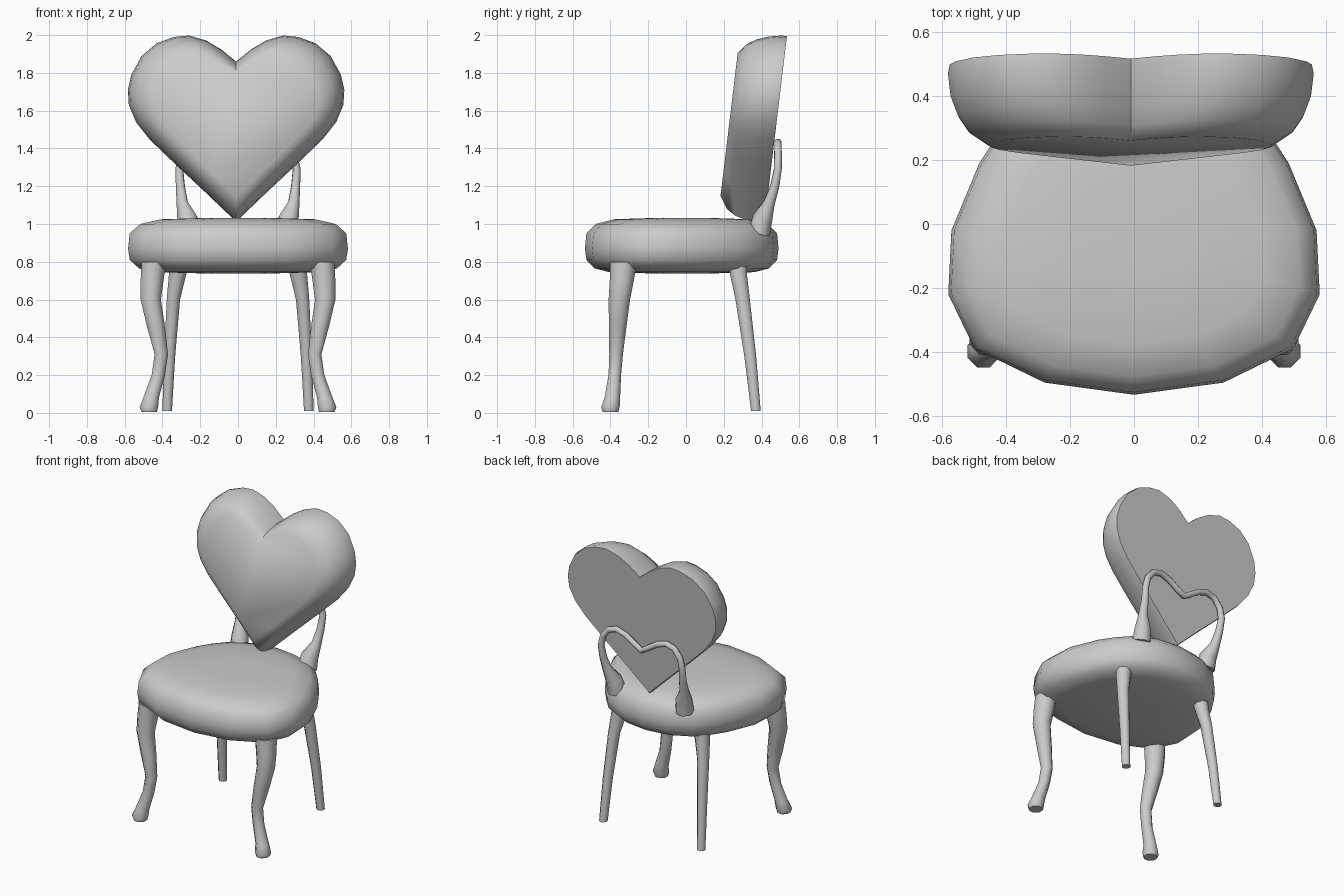
import bpy, bmesh, math

if "Cube" in bpy.data.objects:
    bpy.data.objects.remove(bpy.data.objects["Cube"])


def loft(name, rings, mirror=False, angle=60):
    """Skin a stack of point rings and cap both ends."""
    bm = bmesh.new()
    vs = [[bm.verts.new(p) for p in ring] for ring in rings]
    n = len(vs[0])
    for a, b in zip(vs, vs[1:]):
        for i in range(n):
            j = (i + 1) % n
            bm.faces.new((a[i], a[j], b[j], b[i]))
    bm.faces.new(vs[0][::-1])
    bm.faces.new(vs[-1])
    bmesh.ops.recalc_face_normals(bm, faces=bm.faces)
    me = bpy.data.meshes.new(name)
    bm.to_mesh(me)
    bm.free()
    ob = bpy.data.objects.new(name, me)
    bpy.context.collection.objects.link(ob)
    if mirror:
        ob.modifiers.new("mirror", "MIRROR")
    smooth(ob, angle)
    return ob


def smooth(ob, angle):
    bpy.ops.object.select_all(action="DESELECT")
    ob.select_set(True)
    bpy.context.view_layer.objects.active = ob
    bpy.ops.object.shade_smooth_by_angle(angle=math.radians(angle))


def mirrored(half):
    """Close a half outline whose first and last points lie on the centre line."""
    return half + [(-x, y) for x, y in half[-2:0:-1]]


def leg(name, sections, sides=8):
    """Sections are (z, centre x, centre y, radius x, radius y)."""
    rings = []
    for z, cx, cy, rx, ry in sections:
        angs = [2 * math.pi * (i + 0.5) / sides for i in range(sides)]
        rings.append([(cx + 1.06 * rx * math.cos(a), cy + 1.06 * ry * math.sin(a), z) for a in angs])
    return loft(name, rings, mirror=True)


# Cushioned seat: plan outline scaled through the height
plan = mirrored([(0, -0.535), (0.28, -0.497), (0.5, -0.39), (0.582, -0.22), (0.572, -0.02),
                 (0.485, 0.19), (0.42, 0.29), (0.33, 0.39), (0.18, 0.465), (0, 0.49)])
layers = [(0.738, 0.3), (0.745, 0.75), (0.765, 0.9), (0.81, 0.985), (0.87, 1.0),
          (0.95, 0.985), (1.0, 0.89), (1.025, 0.7), (1.032, 0.3)]
loft("seat", [[(x * s, -0.02 + (y + 0.02) * s, z) for x, y in plan] for z, s in layers])

# Heart backrest: tilted, rounded towards the front
heart = mirrored([(0, 1.012), (0.16, 1.165), (0.32, 1.315), (0.46, 1.45), (0.53, 1.54),
                  (0.568, 1.63), (0.573, 1.71), (0.555, 1.79), (0.5, 1.89), (0.42, 1.957),
                  (0.33, 1.99), (0.25, 1.998), (0.16, 1.972), (0.08, 1.925), (0, 1.86)])
steps = [(0, 0.99), (-0.03, 1.0), (-0.1, 0.985), (-0.16, 0.945), (-0.205, 0.89), (-0.25, 0.77)]
rings = []
for depth, s in steps:
    ring = []
    for x, h in heart:
        z = 1.6 + (h - 1.6) * s
        ring.append((x * s - 0.01, 0.535 - 0.12 * (2 - z) + depth, z))
    rings.append(ring)
loft("heart_backrest", rings)

# Front legs: curved with a flared foot
leg("front_leg", [(0.005, 0.47, -0.4, 0.042, 0.042), (0.03, 0.472, -0.4, 0.05, 0.05),
                  (0.08, 0.46, -0.39, 0.042, 0.042), (0.2, 0.422, -0.377, 0.036, 0.034),
                  (0.31, 0.406, -0.37, 0.036, 0.037), (0.45, 0.433, -0.362, 0.048, 0.047),
                  (0.6, 0.462, -0.353, 0.055, 0.058), (0.7, 0.455, -0.34, 0.062, 0.065),
                  (0.8, 0.445, -0.33, 0.066, 0.072)])

# Back legs: plain, splayed and tapered
leg("back_leg", [(0.01, 0.375, 0.37, 0.026, 0.026), (0.3, 0.362, 0.34, 0.03, 0.032),
                 (0.6, 0.342, 0.3, 0.036, 0.039), (0.72, 0.322, 0.28, 0.046, 0.045),
                 (0.8, 0.31, 0.27, 0.052, 0.052)])

# Support frame: flared posts joined by a small heart-shaped top rail
half = [(0.262, 0.385, 0.95, 0.062), (0.268, 0.405, 1.03, 0.056), (0.295, 0.44, 1.11, 0.032),
        (0.305, 0.47, 1.2, 0.025), (0.311, 0.486, 1.29, 0.022), (0.295, 0.487, 1.36, 0.021),
        (0.25, 0.487, 1.415, 0.02), (0.19, 0.487, 1.432, 0.02), (0.12, 0.487, 1.41, 0.02),
        (0.05, 0.487, 1.365, 0.02), (0, 0.487, 1.335, 0.02)]
path = half + [(-x, y, z, r) for x, y, z, r in half[-2::-1]]
cu = bpy.data.curves.new("support_frame", "CURVE")
cu.dimensions = "3D"
cu.bevel_depth = 1.0
cu.bevel_resolution = 2
cu.use_fill_caps = True
sp = cu.splines.new("POLY")
sp.points.add(len(path) - 1)
for p, (x, y, z, r) in zip(sp.points, path):
    p.co = (x, y, z, 1)
    p.radius = r
frame = bpy.data.objects.new("support_frame", cu)
bpy.context.collection.objects.link(frame)
bpy.ops.object.select_all(action="DESELECT")
frame.select_set(True)
bpy.context.view_layer.objects.active = frame
bpy.ops.object.convert(target="MESH")
smooth(bpy.context.view_layer.objects.active, 60)
